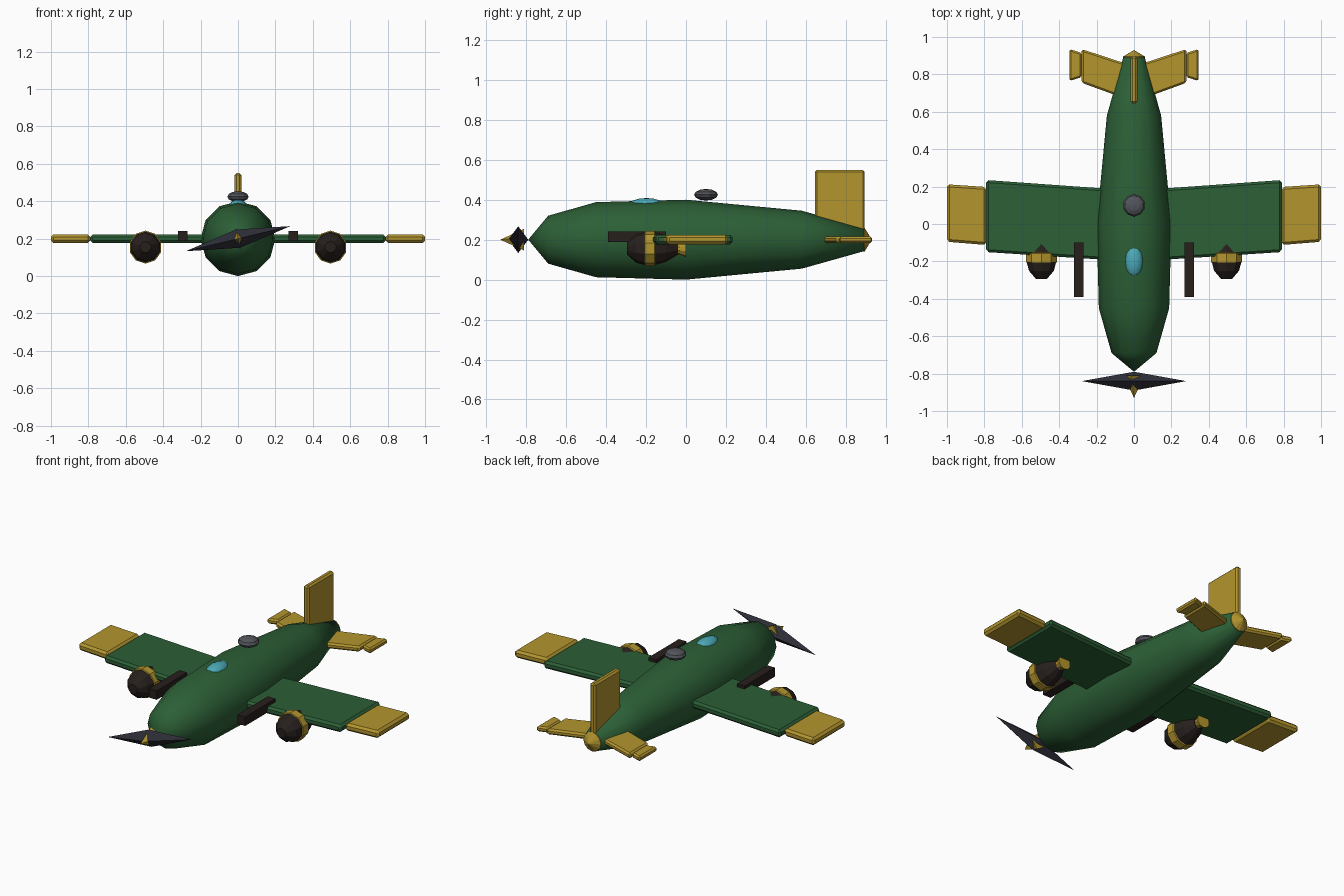
import bpy, bmesh
from math import sin, cos, pi, radians
from mathutils import Matrix

if "Cube" in bpy.data.objects:
    bpy.data.objects.remove(bpy.data.objects["Cube"])

Z = 0.2  # centre line height


def material(name, rgb):
    m = bpy.data.materials.new(name)
    m.diffuse_color = (*rgb, 1)
    m.use_nodes = True
    m.node_tree.nodes["Principled BSDF"].inputs["Base Color"].default_value = m.diffuse_color
    return m


GREEN = material("green", (0.025, 0.115, 0.037))
GOLD = material("gold", (0.45, 0.30, 0.027))
DARK = material("dark_brown", (0.02, 0.014, 0.012))
BLACK = material("blue_black", (0.026, 0.026, 0.038))
BLUE = material("glass_blue", (0.07, 0.40, 0.48))
GREY = material("dark_grey", (0.085, 0.09, 0.105))


def finish(name, bm, mat, smooth=False, bevel=0):
    bmesh.ops.recalc_face_normals(bm, faces=bm.faces)
    for f in bm.faces:
        f.smooth = smooth
    me = bpy.data.meshes.new(name)
    bm.to_mesh(me)
    bm.free()
    me.materials.append(mat)
    ob = bpy.data.objects.new(name, me)
    bpy.context.collection.objects.link(ob)
    if bevel:
        b = ob.modifiers.new("bevel", "BEVEL")
        b.width, b.segments = bevel, 1
    return ob


def lathe(name, profile, sides, mat, x=0, z=Z, smooth=False):
    """Revolve (y, radius) points around an axis along y."""
    bm = bmesh.new()
    rings = []
    for y, r in profile:
        n = sides if r > 0 else 1
        rings.append([bm.verts.new((x + r * sin(2 * pi * i / sides), y,
                                    z + r * cos(2 * pi * i / sides))) for i in range(n)])
    for a, b in zip(rings, rings[1:]):
        for i in range(sides):
            j = (i + 1) % sides
            quad = [a[i % len(a)], a[j % len(a)], b[j % len(b)], b[i % len(b)]]
            bm.faces.new(list(dict.fromkeys(quad)))
    for ring in (rings[0], rings[-1]):
        if len(ring) > 1:
            bm.faces.new(ring)
    return finish(name, bm, mat, smooth)


def slab(name, outline, axis, lo, hi, mat, bevel=0):
    """Extrude a flat outline along z (xy outline) or along x (yz outline)."""
    bm = bmesh.new()
    place = (lambda p, h: (p[0], p[1], h)) if axis == "z" else (lambda p, h: (h, p[0], p[1]))
    a = [bm.verts.new(place(p, lo)) for p in outline]
    b = [bm.verts.new(place(p, hi)) for p in outline]
    bm.faces.new(a)
    bm.faces.new(b)
    for i in range(len(a)):
        j = (i + 1) % len(a)
        bm.faces.new((a[i], a[j], b[j], b[i]))
    return finish(name, bm, mat, bevel=bevel)


def ellipsoid(name, centre, radii, mat, u, v, smooth=False):
    bm = bmesh.new()
    bmesh.ops.create_uvsphere(bm, u_segments=u, v_segments=v, radius=1,
                              matrix=Matrix.Translation(centre) @ Matrix.Diagonal((*radii, 1)))
    return finish(name, bm, mat, smooth)


# Fuselage and tail cap
lathe("fuselage", [(-0.79, 0), (-0.69, 0.12), (-0.45, 0.188), (0, 0.2),
                   (0.58, 0.145), (0.89, 0.058)], 12, GREEN, smooth=True)
lathe("tail_cap", [(0.885, 0.058), (0.895, 0.058), (0.93, 0)], 12, GOLD)

# Canopy and top turret
ellipsoid("canopy", (0, -0.198, 0.37), (0.05, 0.092, 0.0385), BLUE, 12, 8, True)
ellipsoid("turret", (0, 0.1, 0.425), (0.06, 0.06, 0.029), GREY, 10, 6)

# Tail fin
slab("tail_fin", [(0.645, Z), (0.895, Z), (0.895, 0.55), (0.645, 0.55)],
     "x", -0.018, 0.018, GOLD, 0.01)

# Wings, tailplanes, guns and engines on both sides
for s, side in ((1, "left"), (-1, "right")):
    def flat(name, pts, half, mat, bevel):
        slab(f"{name}_{side}", [(s * x, y) for x, y in pts], "z", Z - half, Z + half, mat, bevel)

    flat("wing", [(0.02, -0.2), (0.79, -0.15), (0.79, 0.235), (0.02, 0.18)], 0.023, GREEN, 0.013)
    flat("wing_tip", [(0.79, -0.112), (1.0, -0.095), (1.0, 0.212), (0.79, 0.198)], 0.023, GOLD, 0.013)
    flat("tailplane", [(0.02, 0.66), (0.28, 0.755), (0.28, 0.935), (0.02, 0.85)], 0.017, GOLD, 0.01)
    flat("tailplane_tip", [(0.28, 0.785), (0.345, 0.765), (0.345, 0.935), (0.28, 0.915)], 0.016, GOLD, 0.009)
    slab(f"gun_{side}", [(-0.39, 0.188), (-0.1, 0.188), (-0.1, 0.242), (-0.39, 0.242)],
         "x", s * 0.295 - 0.026, s * 0.295 + 0.026, DARK)

    ex, ez = s * 0.495, 0.155
    lathe(f"engine_{side}", [(-0.295, 0.03), (-0.25, 0.07), (-0.2, 0.084), (-0.155, 0.082),
                             (-0.1, 0.066), (-0.04, 0.03)], 10, DARK, ex, ez)
    lathe(f"engine_band_{side}", [(-0.207, 0.084), (-0.205, 0.088), (-0.157, 0.088), (-0.153, 0.082)],
          10, GOLD, ex, ez)
    lathe(f"engine_nozzle_{side}", [(-0.06, 0.028), (-0.03, 0.03), (0, 0.042)], 10, GOLD, ex, ez)

# Propeller blades: a stretched diamond, tilted about the nose
tilt = Matrix.Translation((0, -0.84, Z)) @ Matrix.Rotation(radians(-13.5), 4, "Y")
bm = bmesh.new()
tips = [bm.verts.new((x, 0, 0)) for x in (-0.287, 0.287)]
mid = [bm.verts.new((0, 0.05 * cos(i * pi / 2), 0.05 * sin(i * pi / 2))) for i in range(4)]
for t in tips:
    for i in range(4):
        bm.faces.new((t, mid[i], mid[(i + 1) % 4]))
bm.transform(tilt)
finish("propeller_blades", bm, BLACK)

# Spinner
bm = bmesh.new()
base = [bm.verts.new((0.056 * sin(i * pi / 2), 0.03, 0.056 * cos(i * pi / 2))) for i in range(4)]
tip = bm.verts.new((0, -0.09, 0))
bm.faces.new(base)
for i in range(4):
    bm.faces.new((tip, base[i], base[(i + 1) % 4]))
bm.transform(tilt)
finish("spinner", bm, GOLD)
